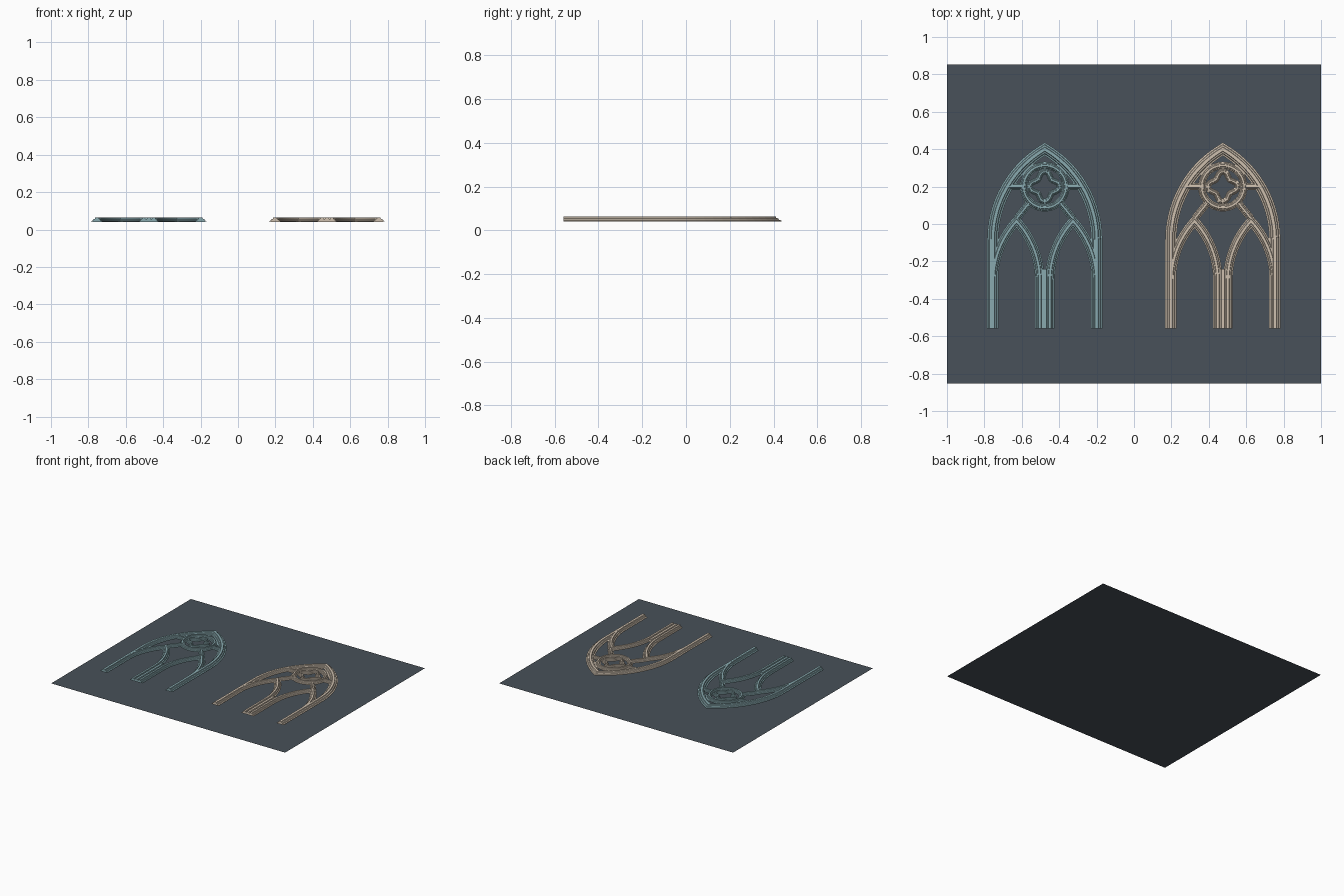
import bpy, bmesh, math
from mathutils import Vector

if "Cube" in bpy.data.objects:
    bpy.data.objects.remove(bpy.data.objects["Cube"])


def material(name, rgb):
    m = bpy.data.materials.new(name)
    m.use_nodes = True
    m.diffuse_color = (*rgb, 1)
    m.node_tree.nodes["Principled BSDF"].inputs["Base Color"].default_value = (*rgb, 1)
    return m


slate = material("slate", (0.065, 0.082, 0.1))
teal = material("teal stone", (0.25, 0.40, 0.43))
beige = material("beige stone", (0.62, 0.53, 0.43))

# Moulding section: flange, hollow step, central roll (offset in half widths, height)
SECTION = [(1, 0.042), (1, 0.046), (0.72, 0.048), (0.62, 0.055),
           (0.36, 0.057), (0.28, 0.064)]
SECTION += [(-o, z) for o, z in reversed(SECTION)]


def sweep(name, path, half, mat, x0, closed=False, drop=0.0):
    """Sweep the moulding along a flat path with mitred corners."""
    pts = [Vector(p) for p in path]
    n = len(pts)
    bm = bmesh.new()
    rings = []
    for i, p in enumerate(pts):
        before = pts[i - 1] if closed or i else None
        after = pts[(i + 1) % n] if closed or i < n - 1 else None
        d1 = (p - before).normalized() if before is not None else (after - p).normalized()
        d2 = (after - p).normalized() if after is not None else d1
        t = (d1 + d2).normalized()
        side = Vector((-t.y, t.x)) / max(t.dot(d1), 0.4)
        rings.append([bm.verts.new((x0 + p.x + side.x * o * half,
                                    p.y + side.y * o * half, z - drop))
                      for o, z in SECTION])
    k = len(SECTION)
    for i in range(n if closed else n - 1):
        a, b = rings[i], rings[(i + 1) % n]
        for j in range(k):
            bm.faces.new((a[j], a[(j + 1) % k], b[(j + 1) % k], b[j]))
    if not closed:
        bm.faces.new(rings[0])
        bm.faces.new(rings[-1])
    bmesh.ops.recalc_face_normals(bm, faces=bm.faces)
    mesh = bpy.data.meshes.new(name)
    bm.to_mesh(mesh)
    bm.free()
    mesh.materials.append(mat)
    ob = bpy.data.objects.new(name, mesh)
    bpy.context.collection.objects.link(ob)


def pointed_arch(cx, a, foot, spring, apex, steps=14):
    """Legs and two arcs meeting in a point; a is the half span."""
    h = apex - spring
    r = (h * h + a * a) / (2 * a)
    end = math.asin(h / r)
    left = [(-a, foot)]
    for i in range(steps + 1):
        t = end * i / steps
        left.append((r - a - r * math.cos(t), spring + r * math.sin(t)))
    return [(cx + x, y) for x, y in left + [(-x, y) for x, y in reversed(left[:-1])]]


def loop(cy, radius, wave, steps):
    pts = []
    for i in range(steps):
        t = math.tau * i / steps
        r = radius + wave * math.cos(4 * t)
        pts.append((r * math.cos(t), cy + r * math.sin(t)))
    return pts


def tracery(label, x0, mat):
    foot, rose = -0.56, 0.2
    sweep(label + "_main_arch", pointed_arch(0, 0.278, foot, -0.085, 0.40), 0.03, mat, x0)
    sweep(label + "_rose_ring", loop(rose, 0.113, 0, 48), 0.02, mat, x0, True)
    sweep(label + "_quatrefoil", loop(rose, 0.066, 0.014, 64), 0.016, mat, x0, True)
    sweep(label + "_mullion", [(0, foot), (0, -0.24)], 0.03, mat, x0, drop=0.001)
    for s, side in ((1, "left"), (-1, "right")):
        sweep(f"{label}_{side}_lancet",
              pointed_arch(s * 0.151, 0.124, foot, -0.3, 0.015), 0.025, mat, x0, drop=0.0005)
        sweep(f"{label}_{side}_strut", [(s * 0.125, rose), (s * 0.21, rose)],
              0.018, mat, x0, drop=0.001)
        sweep(f"{label}_{side}_diagonal_strut", [(s * 0.085, 0.11), (s * 0.15, 0.03)],
              0.02, mat, x0, drop=0.001)


# Backing sheet
bpy.ops.mesh.primitive_plane_add(size=2)
sheet = bpy.context.object
sheet.name = "backing_sheet"
sheet.scale.y = 0.853
sheet.data.materials.append(slate)

# Two matching traceries
tracery("teal_window", -0.477, teal)
tracery("beige_window", 0.475, beige)
